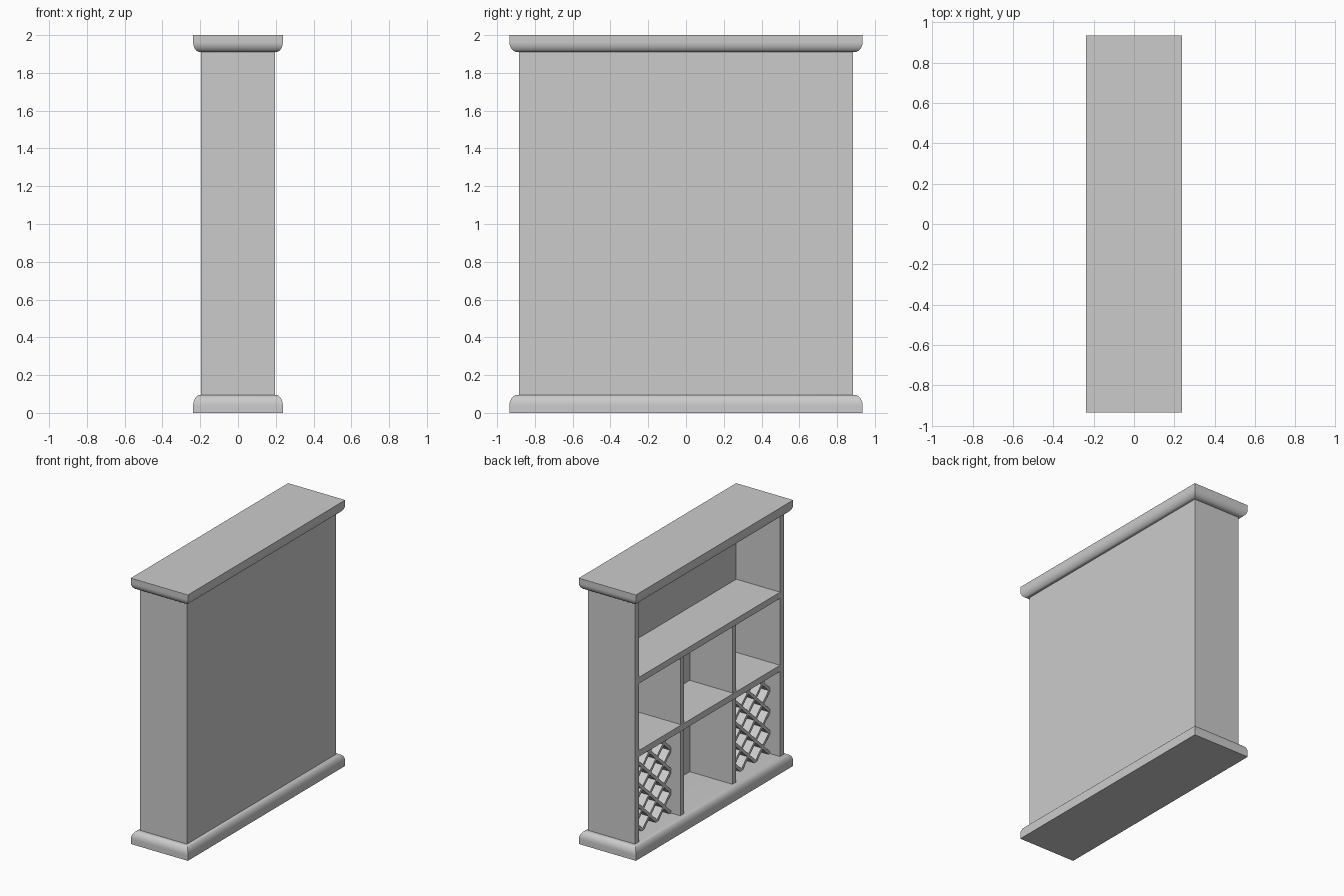
import bpy
import bmesh
from math import cos, sin, pi
from mathutils import Vector

cube = bpy.data.objects.get("Cube")
if cube:
    bpy.data.objects.remove(cube, do_unlink=True)

grey = bpy.data.materials.new("plain grey")
grey.use_nodes = True
grey.diffuse_color = (0.6, 0.6, 0.6, 1)
grey.node_tree.nodes["Principled BSDF"].inputs["Base Color"].default_value = grey.diffuse_color

# Main dimensions
FRONT, BACK, INNER_BACK = -0.195, 0.195, 0.17
HALF, INNER = 0.885, 0.84
FLOOR, CEILING = 0.095, 1.91
LOW_SHELF, HIGH_SHELF, BOARD = 0.735, 1.285, 0.047
DIVIDER_Y, DIVIDER_T = 0.31, 0.045


def finish(name, bm):
    bmesh.ops.recalc_face_normals(bm, faces=bm.faces)
    mesh = bpy.data.meshes.new(name)
    bm.to_mesh(mesh)
    bm.free()
    mesh.materials.append(grey)
    obj = bpy.data.objects.new(name, mesh)
    bpy.context.collection.objects.link(obj)
    return obj


def box(name, x0, x1, y0, y1, z0, z1):
    bm = bmesh.new()
    bmesh.ops.create_cube(bm, size=1)
    for v in bm.verts:
        v.co = ((x0 + x1) / 2 + v.co.x * (x1 - x0),
                (y0 + y1) / 2 + v.co.y * (y1 - y0),
                (z0 + z1) / 2 + v.co.z * (z1 - z0))
    return finish(name, bm)


def moulding(name, z_flat, z_round):
    """Slab whose rim rounds inward on the side facing the carcass."""
    bm = bmesh.new()
    height = z_round - z_flat
    profile = [(0, 0)]
    for i in range(13):
        a = pi / 2 * i / 12
        profile.append((0.038 * (1 - cos(a)), 0.4 + 0.6 * sin(a)))
    rings = []
    for inset, t in profile:
        x, y, z = 0.2375 - inset, 0.935 - inset * 1.15, z_flat + height * t
        rings.append([bm.verts.new((sx * x, sy * y, z))
                      for sx, sy in ((-1, -1), (1, -1), (1, 1), (-1, 1))])
    for a, b in zip(rings, rings[1:]):
        for i in range(4):
            j = (i + 1) % 4
            bm.faces.new((a[i], a[j], b[j], b[i]))
    bm.faces.new(rings[0])
    bm.faces.new(rings[-1])
    obj = finish(name, bm)
    bpy.ops.object.select_all(action='DESELECT')
    bpy.context.view_layer.objects.active = obj
    obj.select_set(True)
    bpy.ops.object.shade_smooth_by_angle(angle=pi / 6)


def lattice(name, y0, y1, z0, z1, columns=3, rows=4, thick=0.022):
    """Deep crossed boards, trimmed to fit the bay."""
    bm = bmesh.new()
    dy, dz = (y1 - y0) / columns, (z1 - z0) / rows
    for side in (1, -1):
        along = Vector((0, dy, side * dz)).normalized()
        across = Vector((0, -along.z, along.y)) * thick / 2
        for k in range(-columns, rows + columns + 1):
            start = Vector((0, y0, z0 + k * dz))
            # Range of the board inside the bay height
            t = sorted(((z - start.z) / along.z) for z in (z0, z1))
            lo, hi = max(t[0], 0), min(t[1], (y1 - y0) / along.y)
            if hi - lo < 0.01:
                continue
            ends = [start + along * lo, start + along * hi]
            corners = [ends[0] - across, ends[1] - across, ends[1] + across, ends[0] + across]
            layers = [[bm.verts.new((x, p.y, p.z)) for p in corners]
                      for x in (-0.11, INNER_BACK)]
            bm.faces.new(layers[0])
            bm.faces.new(layers[1])
            for i in range(4):
                j = (i + 1) % 4
                bm.faces.new((layers[0][i], layers[0][j], layers[1][j], layers[1][i]))
    finish(name, bm)


# Base and crown
moulding("base_moulding", 0, FLOOR)
moulding("crown_moulding", 2, CEILING)

# Carcass
box("back_panel", INNER_BACK, BACK, -HALF, HALF, FLOOR, CEILING)
for label, s in (("front", -1), ("rear", 1)):
    lo, hi = sorted((s * INNER, s * HALF))
    box(label + "_side_panel", FRONT, INNER_BACK, lo, hi, FLOOR, CEILING)

# Shelves
for label, z in (("lower", LOW_SHELF), ("upper", HIGH_SHELF)):
    box(label + "_shelf", FRONT, INNER_BACK, -INNER, INNER, z, z + BOARD)

# Dividers and bottle racks
for label, s in (("front", -1), ("rear", 1)):
    y0, y1 = s * DIVIDER_Y - DIVIDER_T / 2, s * DIVIDER_Y + DIVIDER_T / 2
    box(label + "_lower_divider", FRONT + 0.01, INNER_BACK, y0, y1, FLOOR, LOW_SHELF)
    box(label + "_upper_divider", FRONT + 0.01, INNER_BACK, y0, y1, LOW_SHELF + BOARD, HIGH_SHELF)
    bay = sorted((s * (DIVIDER_Y + DIVIDER_T / 2), s * INNER))
    lattice(label + "_bottle_rack", bay[0], bay[1], FLOOR, LOW_SHELF)
